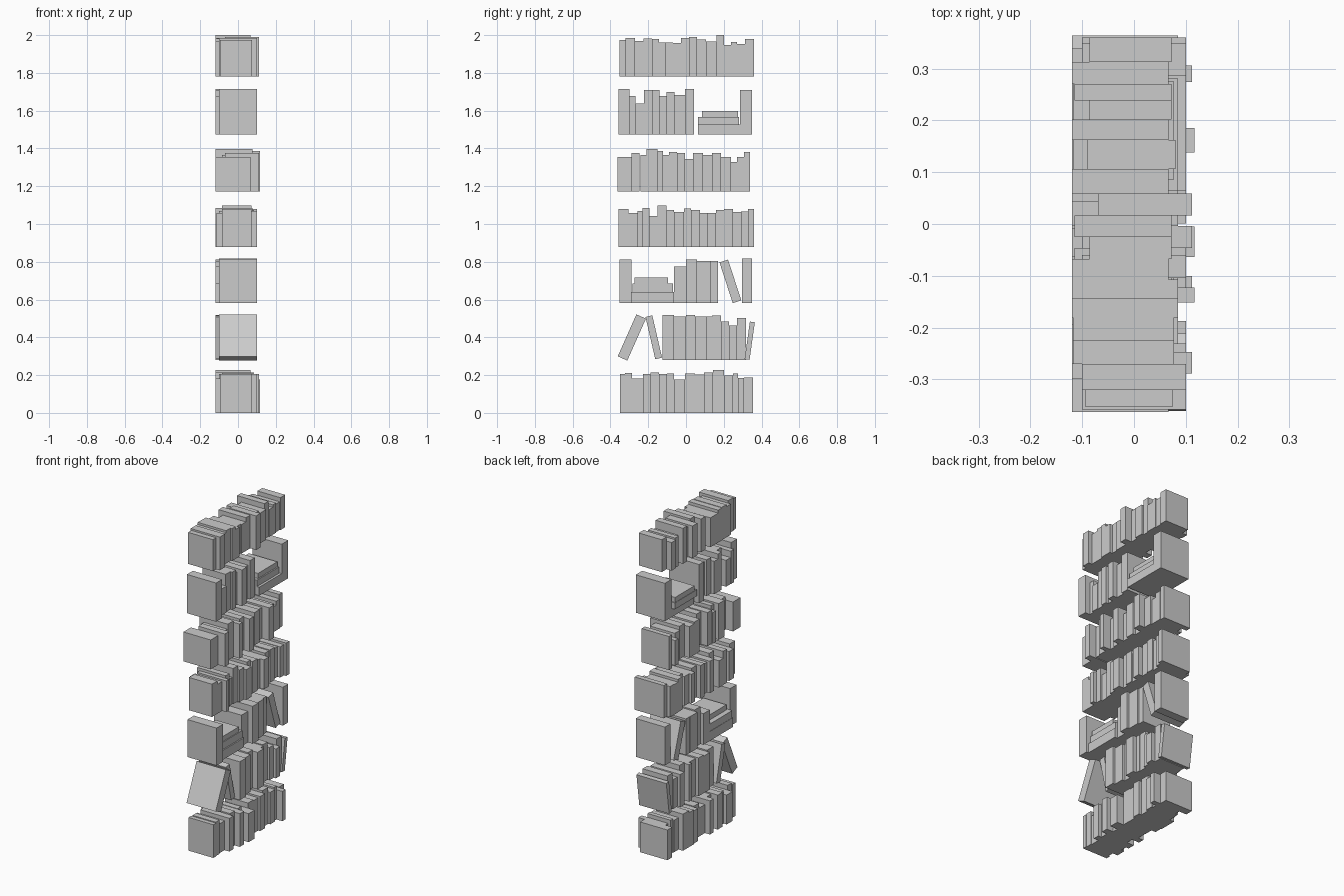
import bpy
import math
from mathutils import Matrix

cube = bpy.data.objects.get("Cube")
if cube:
    bpy.data.objects.remove(cube, do_unlink=True)

# One plain grey for every book
grey = bpy.data.materials.new("plain grey")
grey.use_nodes = True
grey.diffuse_color = (0.6, 0.6, 0.6, 1)
grey.node_tree.nodes["Principled BSDF"].inputs["Base Color"].default_value = (0.6, 0.6, 0.6, 1)

UNIT = 0.00528  # grid step for widths and heights

# Book formats: how far each reaches to the right and left side
FORMATS = {
    "A": (-0.086, 0.072), "B": (-0.12, 0.067), "C": (-0.115, 0.072),
    "D": (-0.09, 0.08), "E": (-0.07, 0.112), "F": (-0.12, 0.085),
    "G": (-0.118, 0.077), "H": (-0.095, 0.075), "I": (-0.1, 0.1),
    "K": (-0.085, 0.117),
}


def book(name, fmt, y, z, thick, tall, angle=0):
    """Box centred on y, z, leaning by angle degrees about x."""
    x0, x1 = FORMATS[fmt]
    bpy.ops.mesh.primitive_cube_add(size=1)
    ob = bpy.context.object
    ob.name = ob.data.name = name
    ob.data.transform(Matrix.Diagonal((x1 - x0, thick, tall, 1)))
    ob.location = ((x0 + x1) / 2, y, z)
    ob.rotation_euler.x = math.radians(angle)
    ob.data.materials.append(grey)


def standing(name, base, start, formats, widths, heights):
    """Run of upright books side by side, from front to back."""
    y = start
    for i, (fmt, w, h) in enumerate(zip(formats, widths, heights)):
        book(f"{name}_book_{i + 1}", fmt, (y + w / 2) * UNIT,
             base + h / 2 * UNIT, w * UNIT, h * UNIT)
        y += w


def stack(name, base, formats, layers):
    """Pile of books lying flat: (front, back, thickness) per layer."""
    z = base
    for i, (fmt, (front, back, thick)) in enumerate(zip(formats, layers)):
        book(f"{name}_flat_book_{i + 1}", fmt, (front + back) / 2 * UNIT,
             z + thick / 2 * UNIT, (back - front) * UNIT, thick * UNIT)
        z += thick * UNIT


def leaning(name, fmt, y, z, thick, tall, angle):
    book(name, fmt, y * UNIT, z * UNIT, thick * UNIT, tall * UNIT, angle)


# Bottom shelf
standing("shelf_1", 0.0, -66, "HABIGEBKACFBDAEB",
         [5, 7, 11, 7.5, 8.5, 8, 7, 11, 10, 9, 9, 11, 9, 5, 6, 9],
         [39, 40, 34.5, 39, 40.5, 39, 39.5, 33.5, 39.5, 38.5, 40.5, 43, 37.5, 39.5, 35, 35.5])

# Second shelf, with tilted books at both ends
standing("shelf_2", 0.28, -23.8, "IFBIGAFIH",
         [12, 12, 9, 12, 5, 9, 8, 8, 9],
         [45, 43.5, 45, 43.5, 43.5, 44.5, 38.5, 34.5, 42])
leaning("shelf_2_front_tilted_book", "I", -54.3, 75.6, 10.5, 46, -24)
leaning("shelf_2_front_propped_book", "B", -32.3, 75.8, 7, 43.5, 13)
leaning("shelf_2_back_tilted_book", "F", 63.9, 72.4, 5, 38, -8)

# Third shelf, with a flat pile and one tilted book
standing("shelf_3_front", 0.581, -66.8, "I", [12], [44])
stack("shelf_3", 0.581, "FGA", [(-54.8, -11.8, 11), (-53.8, -12.8, 8.5), (-51.8, -17.8, 6)])
standing("shelf_3_middle", 0.581, -11.8, "BIFG", [12, 11, 14, 7], [36.5, 44, 42.5, 42.5])
leaning("shelf_3_tilted_book", "F", 44.5, 131.9, 9, 43, 18)
standing("shelf_3_back", 0.581, 56.2, "I", [10], [45])

# Fourth shelf
standing("shelf_4", 0.877, -67.8, "ACIGBAFIBDCIAGBFI",
         [10, 9, 5, 7, 8, 9, 8, 10, 7, 9, 7, 9, 8, 9, 8, 7, 6],
         [38.5, 34.5, 36.5, 39.5, 31.5, 42, 37.5, 35.5, 39, 37.5, 34.5, 34.5, 37.5, 38.5, 35.5, 36, 38.5])

# Fifth shelf, with a small gap near the front
standing("shelf_5_front", 1.173, -68.8, "BE", [14, 8], [34.5, 38.5])
standing("shelf_5", 1.173, -45.8, "AGKBCEAFBKDCABI",
         [6, 11, 5.5, 6.5, 8, 8, 8, 10, 9, 9, 10, 6, 7, 6],
         [36.5, 42.5, 40.5, 36.5, 39.5, 38.5, 32.5, 38.5, 36.5, 38.5, 34.5, 29.5, 34.5, 39.5])

# Sixth shelf, with a flat pile before the end book
standing("shelf_6", 1.475, -67.8, "IBGAFBIAF",
         [11, 6, 8.5, 8.5, 7, 7, 8.5, 10.5, 9],
         [45.5, 38.5, 31, 44.5, 44.5, 38.5, 42.5, 39.5, 45.5])
stack("shelf_6", 1.475, "IFG", [(12.2, 54.2, 10), (12.2, 53.2, 7.5), (16.2, 52.2, 6)])
standing("shelf_6_back", 1.475, 54.2, "I", [12], [44.5])

# Top shelf
standing("shelf_7", 1.78, -66.8, "HIGGFFBACEBDBACBA",
         [6, 9.5, 8.5, 8.5, 7, 7, 7.5, 8, 8, 8, 9, 10.5, 7.5, 7, 6, 8, 9],
         [37, 39, 36, 38.5, 38, 34.5, 34.5, 34, 39, 40, 37.5, 35.5, 41.7, 32, 35, 33, 38])
